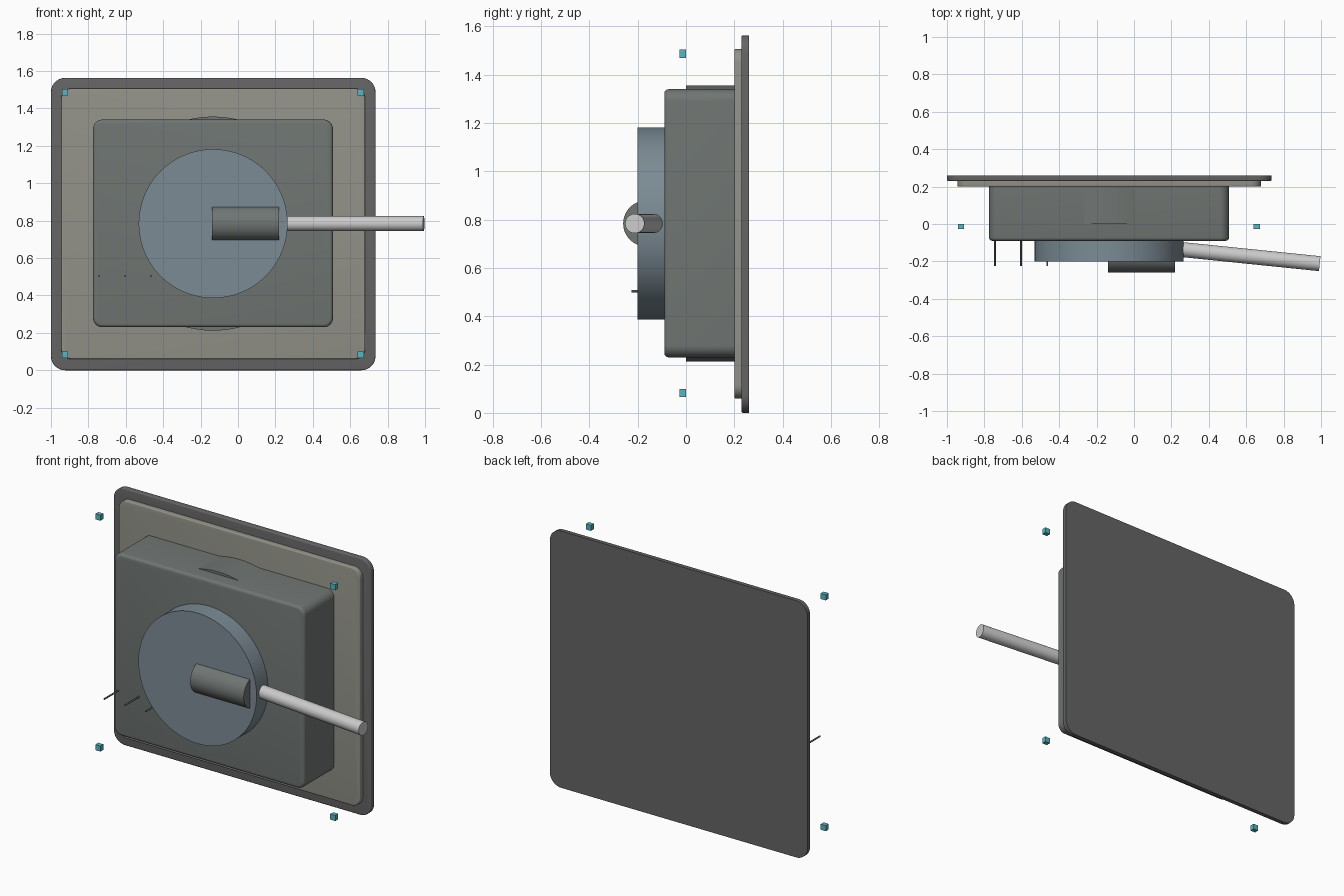
import bpy, bmesh, math
from mathutils import Vector

if "Cube" in bpy.data.objects:
    bpy.data.objects.remove(bpy.data.objects["Cube"])

CX, CZ = -0.133, 0.784  # common axis of the housing and discs


def material(name, rgb):
    m = bpy.data.materials.new(name)
    m.diffuse_color = (*rgb, 1)
    m.use_nodes = True
    m.node_tree.nodes["Principled BSDF"].inputs["Base Color"].default_value = m.diffuse_color
    return m


dark = material("dark_grey", (0.13, 0.13, 0.13))
stone = material("warm_grey", (0.29, 0.29, 0.25))
shell = material("green_grey", (0.16, 0.18, 0.17))
blue = material("blue_grey", (0.20, 0.26, 0.30))
teal = material("teal", (0.10, 0.46, 0.54))


def finish(name, bm, mat=None):
    bmesh.ops.recalc_face_normals(bm, faces=bm.faces)
    me = bpy.data.meshes.new(name)
    bm.to_mesh(me)
    bm.free()
    ob = bpy.data.objects.new(name, me)
    bpy.context.collection.objects.link(ob)
    if mat:
        me.materials.append(mat)
    bpy.context.view_layer.objects.active = ob
    ob.select_set(True)
    bpy.ops.object.shade_smooth_by_angle(angle=math.radians(35))
    ob.select_set(False)
    return ob


def slab(name, x, y, z, radius, mat, edge=0.0):
    """Rounded rectangle in XZ, extruded along Y, with an optional softened rim."""
    bm = bmesh.new()
    pts = []
    corners = [(x[1], z[1], -1, -1), (x[0], z[1], 1, -1), (x[0], z[0], 1, 1), (x[1], z[0], -1, 1)]
    for i, (px, pz, sx, sz) in enumerate(corners):
        for k in range(9):
            a = math.radians(90 * i + 90 * k / 8)
            pts.append((px + sx * radius + radius * math.cos(a),
                        pz + sz * radius + radius * math.sin(a)))
    front = bm.faces.new([bm.verts.new((u, y[0], v)) for u, v in pts])
    res = bmesh.ops.extrude_face_region(bm, geom=[front], use_keep_orig=True)
    bmesh.ops.translate(bm, vec=(0, y[1] - y[0], 0),
                        verts=[g for g in res["geom"] if isinstance(g, bmesh.types.BMVert)])
    if edge:
        rim = [e for e in bm.edges if all(abs(v.co.y - y[0]) < 1e-5 for v in e.verts)]
        bmesh.ops.recalc_face_normals(bm, faces=bm.faces)
        bmesh.ops.bevel(bm, geom=rim, offset=edge, segments=4, profile=0.5, affect='EDGES')
    return finish(name, bm, mat)


def rod(name, start, end, radius, mat=None, sides=64):
    """Solid cylinder between two points."""
    a, b = Vector(start), Vector(end)
    bm = bmesh.new()
    bmesh.ops.create_cone(bm, cap_ends=True, segments=sides, radius1=radius,
                          radius2=radius, depth=(b - a).length)
    ob = finish(name, bm, mat)
    ob.rotation_euler = (b - a).to_track_quat('Z', 'Y').to_euler()
    ob.location = (a + b) / 2
    return ob


# Stacked back plates and main housing
slab("back_plate", (-1.0, 0.735), (0.23, 0.26), (0.0, 1.563), 0.075, dark, 0.006)
slab("inner_plate", (-0.945, 0.68), (0.20, 0.23), (0.06, 1.507), 0.055, stone, 0.006)
slab("housing", (-0.775, 0.508), (-0.09, 0.20), (0.23, 1.34), 0.05, shell, 0.018)

# Round drum bulging out of the housing, and the front disc
rod("inner_drum", (CX, 0.0, CZ), (CX, 0.20, CZ), 0.572, shell, 128)
rod("front_disc", (CX, -0.20, CZ), (CX, -0.085, CZ), 0.398, blue, 128)

# Handle: barrel and slanted lever
rod("handle_barrel", (-0.14, -0.165, CZ), (0.22, -0.165, CZ), 0.095, shell)
rod("lever", (0.20, -0.131, CZ), (0.993, -0.212, CZ), 0.04)

# Row of contact pins
for i in range(3):
    x = -0.744 + 0.14 * i
    rod(f"pin_{i + 1}", (x, -0.225, 0.504), (x, -0.08, 0.504), 0.005, dark, 12)

# Free-standing corner cubes
for i, (x, z) in enumerate([(x, z) for x in (-0.925, 0.657) for z in (0.082, 1.487)]):
    bm = bmesh.new()
    bmesh.ops.create_cube(bm, size=1)
    bmesh.ops.scale(bm, vec=(0.034, 0.028, 0.034), verts=bm.verts)
    bmesh.ops.translate(bm, vec=(x, -0.013, z), verts=bm.verts)
    finish(f"corner_cube_{i + 1}", bm, teal)
